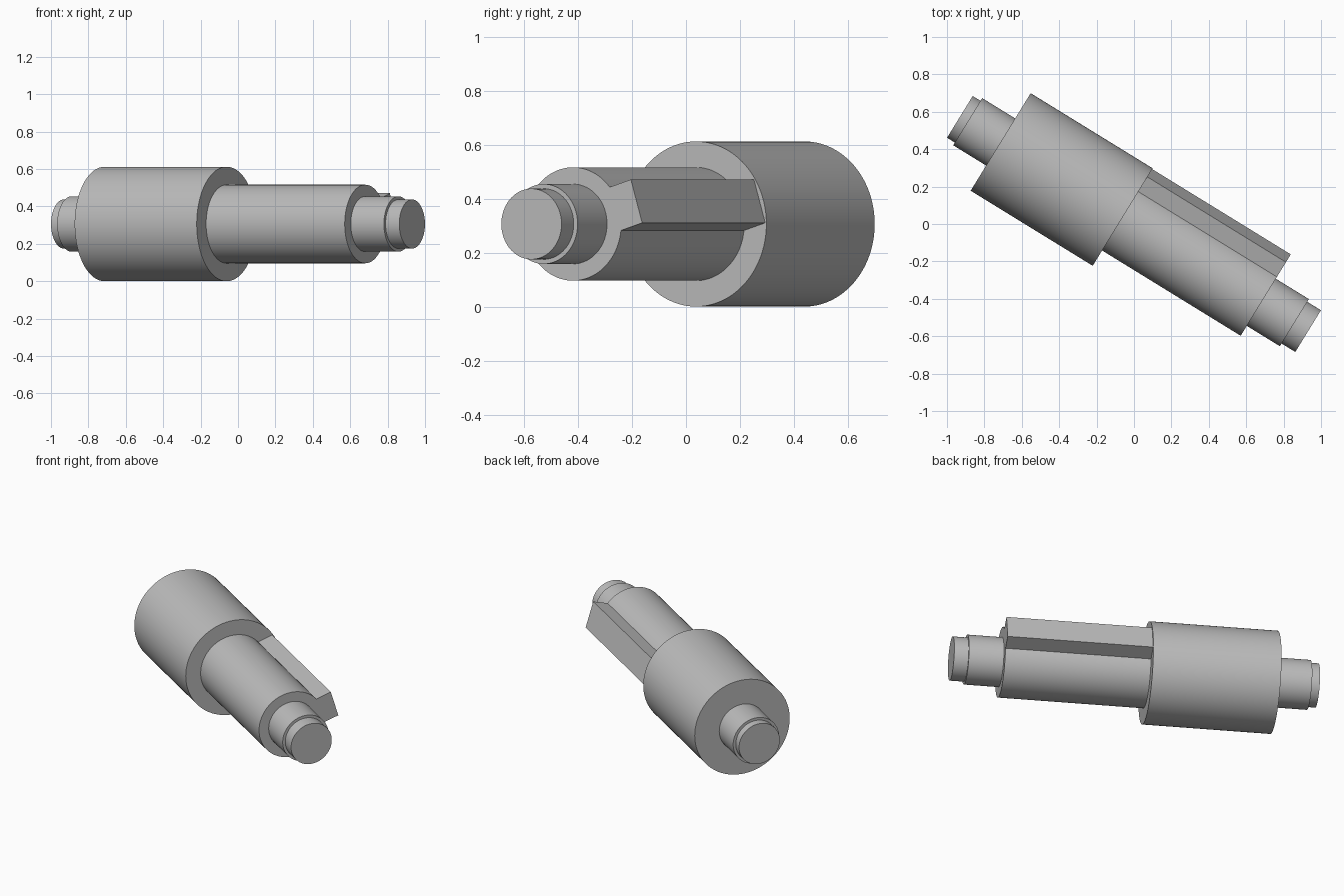
import bpy, bmesh, math
from mathutils import Matrix, Vector

cube = bpy.data.objects.get("Cube")
if cube:
    bpy.data.objects.remove(cube, do_unlink=True)

steel = bpy.data.materials.new("plain_grey")
steel.use_nodes = True
GREY = (0.5, 0.5, 0.5, 1)
steel.diffuse_color = GREY
steel.node_tree.nodes["Principled BSDF"].inputs["Base Color"].default_value = GREY

# Local frame: x runs along the shaft, y across it, z up
RADIUS = 0.306
PLACE = Matrix.Translation((0, 0, RADIUS)) @ Matrix.Rotation(math.radians(-31.6), 4, "Z")


def finish(name, bm):
    bmesh.ops.recalc_face_normals(bm, faces=bm.faces)
    mesh = bpy.data.meshes.new(name)
    bm.to_mesh(mesh)
    bm.free()
    mesh.materials.append(steel)
    obj = bpy.data.objects.new(name, mesh)
    obj.matrix_world = PLACE
    bpy.context.collection.objects.link(obj)
    return obj


# Stepped shaft: (start, end, radius) of each section, turned around the axis
sections = [
    (-1.093, -1.044, 0.131),
    (-1.044, -0.837, 0.148),
    (-0.837, -0.071, RADIUS),
    (-0.071, 0.799, 0.21),
    (0.799, 1.007, 0.148),
    (1.007, 1.093, 0.131),
]
profile = [(sections[0][0], 0)]
for start, end, r in sections:
    profile += [(start, r), (end, r)]
profile.append((sections[-1][1], 0))

bm = bmesh.new()
verts = [bm.verts.new((x, 0, r)) for x, r in profile]
edges = [bm.edges.new(pair) for pair in zip(verts, verts[1:])]
bmesh.ops.spin(bm, geom=verts + edges, cent=(0, 0, 0), axis=(1, 0, 0),
               angle=math.tau, steps=96, use_duplicate=False)
bmesh.ops.remove_doubles(bm, verts=bm.verts, dist=1e-4)
shaft = finish("stepped_shaft", bm)
bpy.ops.object.select_all(action="DESELECT")
shaft.select_set(True)
bpy.context.view_layer.objects.active = shaft
bpy.ops.object.shade_smooth_by_angle(angle=math.radians(30))

# Long key: a bar tilted around the shaft, seated in its narrower barrel
low = Vector((-0.071, 0.18, -0.084))
high = Vector((0.799, 0.289, 0.084))
bm = bmesh.new()
bmesh.ops.create_cube(bm, size=1)
bmesh.ops.scale(bm, vec=high - low, verts=bm.verts)
bmesh.ops.translate(bm, vec=(low + high) / 2, verts=bm.verts)
bmesh.ops.rotate(bm, cent=(0, 0, 0), verts=bm.verts,
                 matrix=Matrix.Rotation(math.radians(17), 3, "X"))
finish("long_key", bm)
